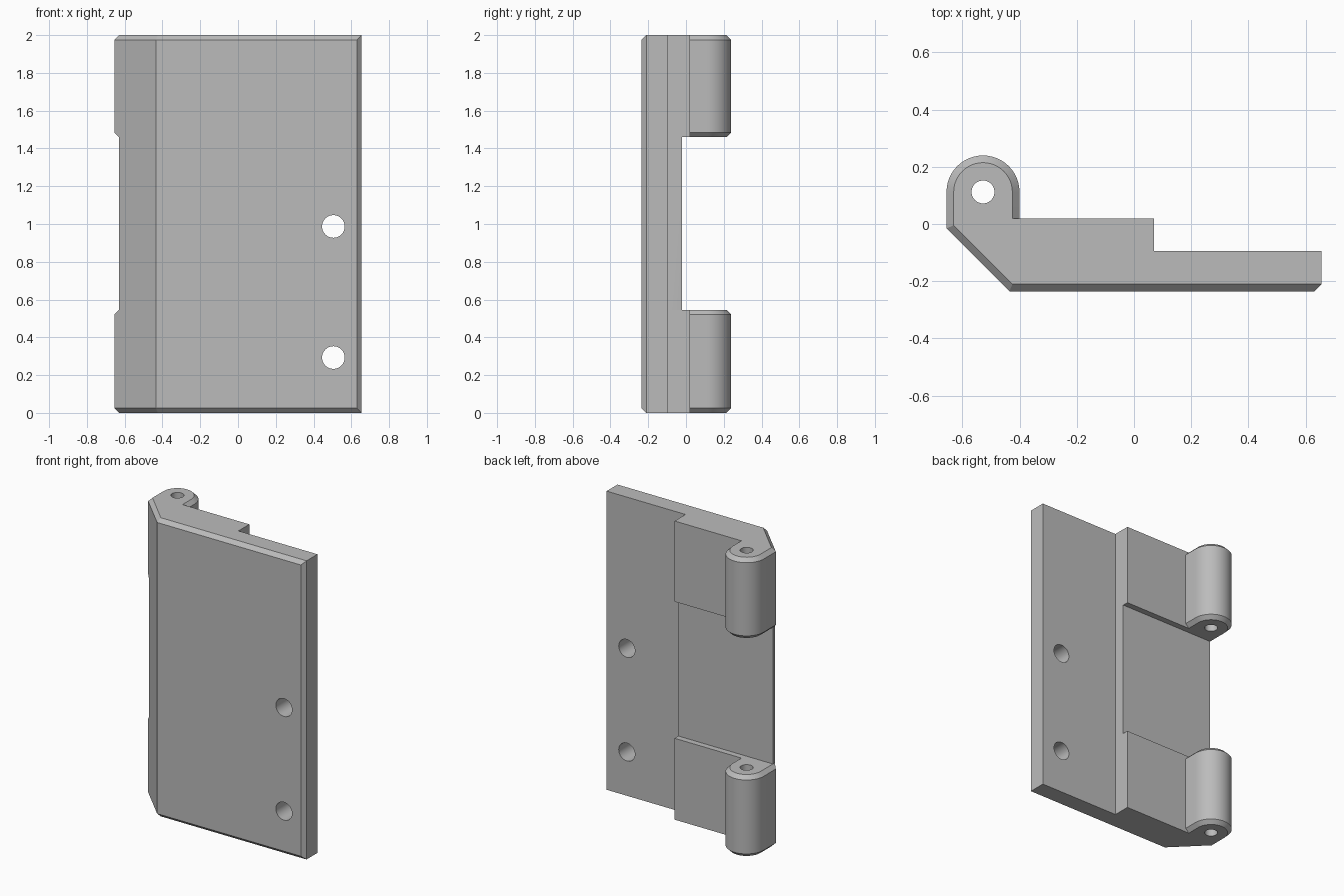
import bpy, bmesh, math
from mathutils import Vector
from mathutils.geometry import intersect_line_line_2d

cube = bpy.data.objects.get("Cube")
if cube:
    bpy.data.objects.remove(cube)

BEVEL = 0.025
PIN = Vector((-0.5275, 0.112))
RADIUS = 0.1275
STEPS = 24
RECESS_Y = -0.02

grey = bpy.data.materials.new("plain grey")
grey.use_nodes = True
colour = (0.5, 0.5, 0.5, 1)
grey.diffuse_color = colour
grey.node_tree.nodes["Principled BSDF"].inputs["Base Color"].default_value = colour

# Plan outline, counter-clockwise; each point names the edge that leaves it
outline = [((-0.435, -0.235), "front"), ((0.63, -0.235), "plain"),
           ((0.655, -0.21), "plain"), ((0.655, -0.095), "plain"),
           ((0.07, -0.095), "plain"), ((0.07, 0.02), "plain"),
           ((-0.4, 0.02), "knuckle")]
for i in range(STEPS + 1):
    a = math.pi * i / STEPS
    outline.append((PIN + RADIUS * Vector((math.cos(a), math.sin(a))), "knuckle"))
FLANK = len(outline)
outline += [((-0.655, 0.02), "knuckle"), ((-0.655, -0.015), "front")]
points = [Vector(p) for p, _ in outline]
kinds = [k for _, k in outline]


def inset(bevelled):
    """Move the bevelled edges inward and meet them with their neighbours."""
    n, lines, result = len(points), [], []
    for i in range(n):
        d = (points[(i + 1) % n] - points[i]).normalized()
        shift = BEVEL if kinds[i] in bevelled else 0
        lines.append((points[i] + Vector((-d.y, d.x)) * shift, d))
    for i in range(n):
        (p, d), (q, e) = lines[i - 1], lines[i]
        cross = d.x * e.y - d.y * e.x
        if abs(cross) < 1e-5:
            result.append(q.copy())
        else:
            w = q - p
            result.append(p + d * ((w.x * e.y - w.y * e.x) / cross))
    return result


# Cross-sections: bevelled ends, knuckle ends, and the recessed middle
end = inset({"front", "knuckle"})
knuckle_end = inset({"knuckle"})
knuckle_end[FLANK].y = RECESS_Y
middle = [Vector((p.x, min(p.y, RECESS_Y))) for p in knuckle_end]
LOW, HIGH = 0.545, 1.46
sections = [(0, end), (BEVEL, points), (LOW - BEVEL, points), (LOW, knuckle_end),
            (LOW, middle), (HIGH, middle), (HIGH, knuckle_end),
            (HIGH + BEVEL, points), (2 - BEVEL, points), (2, end)]

# Loft the sections, sharing vertices that coincide
bm = bmesh.new()
shared = {}


def vertex(p, z):
    key = (round(p.x, 4), round(p.y, 4), round(z, 4))
    if key not in shared:
        shared[key] = bm.verts.new((p.x, p.y, z))
    return shared[key]


def face(verts):
    loop = list(dict.fromkeys(verts))
    if len(loop) > 2:
        bm.faces.new(loop)


rings = [[vertex(p, z) for p in section] for z, section in sections]
for a, b in zip(rings, rings[1:]):
    for i in range(len(a)):
        j = (i + 1) % len(a)
        face((a[i], a[j], b[j], b[i]))
face(rings[0][::-1])
face(rings[-1])
bmesh.ops.dissolve_limit(bm, angle_limit=math.radians(0.5),
                         verts=bm.verts[:], edges=bm.edges[:])
bmesh.ops.recalc_face_normals(bm, faces=bm.faces[:])
mesh = bpy.data.meshes.new("hinge_leaf")
bm.to_mesh(mesh)
bm.free()
mesh.materials.append(grey)
leaf = bpy.data.objects.new("hinge_leaf", mesh)
bpy.context.collection.objects.link(leaf)


# Pin bore and screw holes
def drill(name, location, radius, depth, rotation=(0, 0, 0)):
    bpy.ops.mesh.primitive_cylinder_add(vertices=40, radius=radius, depth=depth,
                                        location=location, rotation=rotation)
    cutter = bpy.context.object
    cutter.name = name
    cutter.hide_render = True
    cutter.data.materials.append(grey)
    bpy.context.view_layer.objects.active = leaf
    cut = leaf.modifiers.new(name, "BOOLEAN")
    cut.operation = "DIFFERENCE"
    cut.solver = "EXACT"
    cut.object = cutter
    bpy.ops.object.modifier_apply(modifier=name)
    bpy.data.objects.remove(cutter)


drill("pin_bore", (PIN.x, PIN.y, 1), 0.04, 3)
for z in (0.293, 0.987):
    drill("screw_hole", (0.505, -0.15, z), 0.06, 0.5, (math.pi / 2, 0, 0))

bpy.ops.object.select_all(action="DESELECT")
leaf.select_set(True)
bpy.context.view_layer.objects.active = leaf
bpy.ops.object.shade_smooth_by_angle(angle=math.radians(25))
